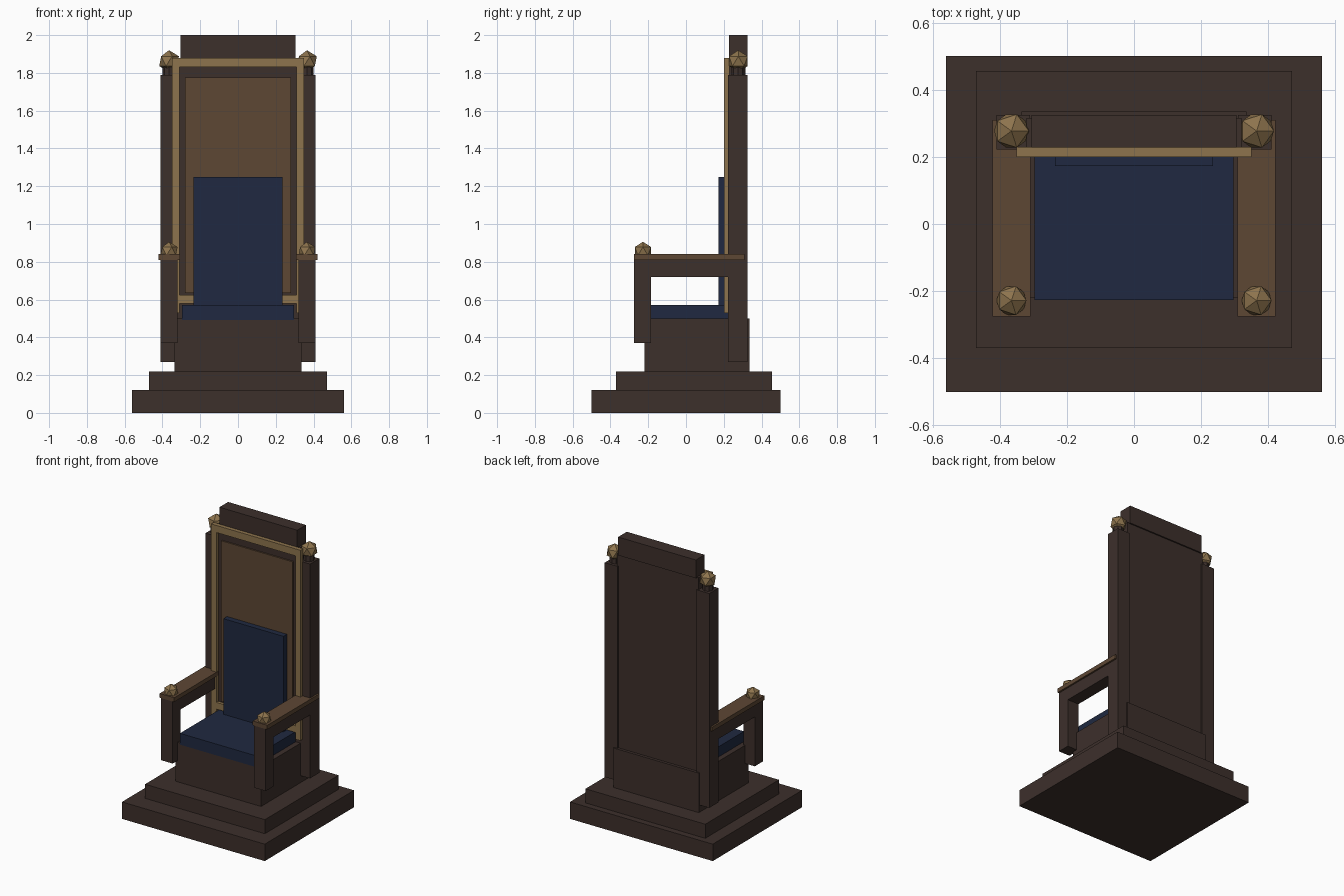
import bpy, bmesh
from mathutils import Matrix

if "Cube" in bpy.data.objects:
    bpy.data.objects.remove(bpy.data.objects["Cube"])


def material(name, rgb):
    m = bpy.data.materials.new(name)
    m.diffuse_color = (*rgb, 1)
    m.use_nodes = True
    m.node_tree.nodes["Principled BSDF"].inputs["Base Color"].default_value = m.diffuse_color
    return m


DARK = material("dark_wood", (0.046, 0.029, 0.024))
BROWN = material("brown_wood", (0.11, 0.063, 0.034))
GOLD = material("gold_trim", (0.27, 0.175, 0.075))
NAVY = material("navy_cloth", (0.014, 0.022, 0.052))


def finish(name, bm, mat):
    me = bpy.data.meshes.new(name)
    bm.to_mesh(me)
    bm.free()
    me.materials.append(mat)
    ob = bpy.data.objects.new(name, me)
    bpy.context.collection.objects.link(ob)
    return ob


def box(name, x, y, z, mat):
    """Box from (min, max) pairs on each axis."""
    bm = bmesh.new()
    c = [(a + b) / 2 for a, b in (x, y, z)]
    s = [b - a for a, b in (x, y, z)]
    bmesh.ops.create_cube(bm, size=1,
                          matrix=Matrix.Translation(c) @ Matrix.Diagonal((*s, 1)))
    return finish(name, bm, mat)


def finial(name, loc, r):
    bm = bmesh.new()
    bmesh.ops.create_icosphere(bm, subdivisions=1, radius=r, matrix=Matrix.Translation(loc))
    return finish(name, bm, GOLD)


def neck(name, loc, r, h):
    bm = bmesh.new()
    bmesh.ops.create_cone(bm, cap_ends=True, segments=8, radius1=r, radius2=r,
                          depth=h, matrix=Matrix.Translation(loc))
    return finish(name, bm, DARK)


# Stepped base and seat block
box("base_lower", (-0.56, 0.56), (-0.5, 0.5), (0, 0.12), DARK)
box("base_upper", (-0.47, 0.47), (-0.37, 0.455), (0.12, 0.22), DARK)
box("seat_block", (-0.335, 0.335), (-0.22, 0.335), (0.22, 0.5), DARK)

# Backrest: board, crest and inset panel
box("back_board", (-0.32, 0.32), (0.222, 0.315), (0.3, 1.875), DARK)
box("back_crest", (-0.305, 0.305), (0.228, 0.325), (1.87, 2.0), DARK)
box("back_inset", (-0.28, 0.28), (0.212, 0.235), (0.635, 1.775), BROWN)

# Gold frame rails
box("frame_top", (-0.35, 0.35), (0.2, 0.23), (1.83, 1.88), GOLD)
box("frame_bottom", (-0.31, 0.31), (0.2, 0.23), (0.578, 0.625), GOLD)

# Cushions
box("seat_cushion", (-0.297, 0.297), (-0.226, 0.222), (0.492, 0.572), NAVY)
box("back_cushion", (-0.235, 0.235), (0.172, 0.213), (0.56, 1.25), NAVY)

# Parts repeated on both sides
for side, s in (("left", -1), ("right", 1)):
    def sx(a, b):
        return tuple(sorted((s * a, s * b)))
    box(f"frame_{side}", sx(0.31, 0.35), (0.2, 0.23), (0.53, 1.83), GOLD)
    box(f"back_post_{side}", sx(0.31, 0.41), (0.222, 0.325), (0.27, 1.79), DARK)
    neck(f"finial_neck_{side}", (s * 0.365, 0.275, 1.805), 0.035, 0.05)
    finial(f"back_finial_{side}", (s * 0.365, 0.277, 1.862), 0.058)
    box(f"arm_post_{side}", sx(0.32, 0.41), (-0.275, -0.185), (0.37, 0.81), DARK)
    box(f"arm_rail_{side}", sx(0.32, 0.41), (-0.185, 0.225), (0.72, 0.81), DARK)
    box(f"arm_rest_{side}", sx(0.308, 0.422), (-0.275, 0.31), (0.81, 0.84), BROWN)
    finial(f"arm_finial_{side}", (s * 0.365, -0.228, 0.856), 0.05)
